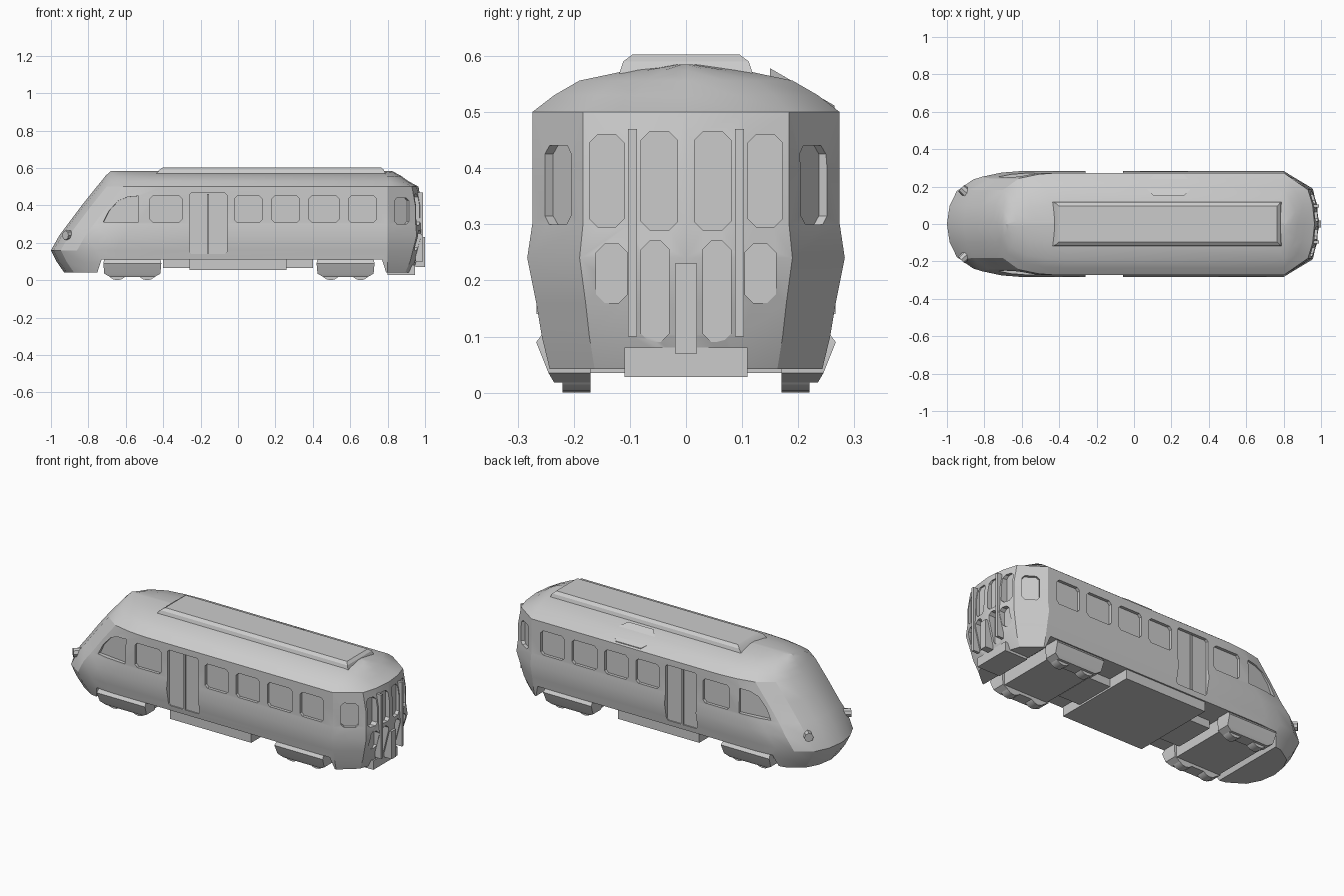
import bpy, bmesh, math
from mathutils import Matrix, Vector

if "Cube" in bpy.data.objects:
    bpy.data.objects.remove(bpy.data.objects["Cube"])


def finish(bm, name, angle=25):
    bmesh.ops.recalc_face_normals(bm, faces=bm.faces)
    me = bpy.data.meshes.new(name)
    bm.to_mesh(me)
    bm.free()
    ob = bpy.data.objects.new(name, me)
    bpy.context.collection.objects.link(ob)
    smooth(ob, angle)
    return ob


def smooth(ob, angle):
    bpy.ops.object.select_all(action='DESELECT')
    ob.select_set(True)
    bpy.context.view_layer.objects.active = ob
    bpy.ops.object.shade_smooth_by_angle(angle=math.radians(angle))


def loft(bm, rings):
    rows = [[bm.verts.new(p) for p in r] for r in rings]
    n = len(rows[0])
    for a, b in zip(rows, rows[1:]):
        for i in range(n):
            j = (i + 1) % n
            bm.faces.new((a[i], a[j], b[j], b[i]))
    bm.faces.new(rows[0][::-1])
    bm.faces.new(rows[-1])


def prism(bm, profile, depth, mat=Matrix()):
    # local profile in x/z, extruded along local +y
    loft(bm, [[mat @ Vector((u, y, v)) for u, v in profile] for y in (0, depth)])


def panel(u0, u1, v0, v1, c=0.015):
    return [(u0 + c, v0), (u1 - c, v0), (u1, v0 + c), (u1, v1 - c),
            (u1 - c, v1), (u0 + c, v1), (u0, v1 - c), (u0, v0 + c)]


def frame(x, y, angle):
    return Matrix.Translation((x, y, 0)) @ Matrix.Rotation(angle, 4, 'Z')


def box(bm, x0, x1, y0, y1, z0, z1):
    loft(bm, [[(x0, y0, z), (x1, y0, z), (x1, y1, z), (x0, y1, z)] for z in (z0, z1)])


# Body shell: z, nose x, tail x, half width
levels = [(.042, -.93, .93, .243), (.10, -.97, .955, .257), (.16, -1.0, .97, .267),
          (.24, -.955, .99, .283), (.30, -.91, .985, .274), (.40, -.835, .983, .274),
          (.50, -.755, .965, .274), (.53, -.73, .91, .235), (.556, -.71, .875, .19),
          (.575, -.69, .84, .10), (.585, -.68, .82, .02)]
nose_curve = [(0, 0), (.04, .36), (.15, .66), (.4, .89), (.7, .97), (1, 1)]
rings = []
for z, nose, tail, w in levels:
    shoulder = min(.8, tail - .07)
    half = [(nose + t * .35, s * w) for t, s in nose_curve]
    half += [(shoulder, w), (tail - .035, w * .67), (tail - .01, w * .37), (tail, 0)]
    rings.append([(x, y, z) for x, y in half] + [(x, -y, z) for x, y in half[-2:0:-1]])
bm = bmesh.new()
loft(bm, rings)
body = finish(bm, "carriage_body")

# Cutter for windows, doors, end panels and the raised underside
bm = bmesh.new()
side_windows = [(-.47, -.30), (-.02, .13), (.18, .33), (.38, .54), (.59, .74)]
cab = [(-.19, .31), (0, .31), (0, .45), (-.06, .445), (-.11, .425), (-.16, .37)]
for s in (1, -1):
    flip = Matrix.Scale(s, 4, (0, 1, 0))
    for a, b in side_windows:
        prism(bm, panel(a, b, .31, .45), .1, flip @ frame(0, .257, 0))
    prism(bm, panel(-.26, -.06, .14, .465, .01), .1, flip @ frame(0, .257, 0))
    prism(bm, cab, .1, flip @ frame(-.53, .257, .12))
    prism(bm, panel(-.045, .045, .30, .44), .1, flip @ frame(.865, .212, -.58))
    # rear end windows and lower recesses
    end = flip @ frame(.945, 0, -math.pi / 2)
    prism(bm, panel(-.172, -.11, .295, .46), .1, flip @ frame(.935, 0, -math.pi / 2))
    prism(bm, panel(-.08, -.015, .29, .465), .1, frame(.957, 0, 0) @ flip @ frame(0, 0, -math.pi / 2))
    prism(bm, panel(-.16, -.105, .16, .265), .1, end)
    prism(bm, panel(-.08, -.03, .09, .27), .1, end)
arch = [(-.765, 0), (.805, 0), (.77, .11), (-.73, .11)]
prism(bm, arch, .8, frame(0, -.4, 0))
cutter = finish(bm, "opening_cutter")
cutter.hide_render = True
mod = body.modifiers.new("openings", 'BOOLEAN')
mod.operation, mod.solver, mod.object = 'DIFFERENCE', 'EXACT', cutter
bpy.context.view_layer.objects.active = body
body.select_set(True)
bpy.ops.object.modifier_apply(modifier=mod.name)
bpy.data.objects.remove(cutter)
smooth(body, 25)

# Raised roof housing
bm = bmesh.new()
loft(bm, [[(-.44, -.12, .565), (.79, -.12, .565), (.79, .12, .565), (-.44, .12, .565)],
          [(-.42, -.112, .59), (.78, -.112, .59), (.78, .112, .59), (-.42, .112, .59)],
          [(-.40, -.095, .603), (.765, -.095, .603), (.765, .095, .603), (-.40, .095, .603)]])
finish(bm, "roof_housing")

# Sloping roof hatch on one side
bm = bmesh.new()
hatch = panel(.07, .30, .15, .265, .035)
loft(bm, [[(x, y, .572 - (y - .15) * .58 + d) for x, y in hatch] for d in (-.02, .006)])
finish(bm, "roof_hatch")

# Door leaf bars
bm = bmesh.new()
for s in (1, -1):
    box(bm, -.166, -.154, s * .25, s * .266, .14, .46)
finish(bm, "door_bars")

# Headlights on the nose
bm = bmesh.new()
for s in (1, -1):
    m = Matrix.Translation((-.905, s * .175, .24)) @ Matrix.Rotation(-s * .75, 4, 'Z') @ Matrix.Rotation(math.pi / 2, 4, 'Y')
    bmesh.ops.create_cone(bm, cap_ends=True, segments=8, radius1=.025, radius2=.025, depth=.05, matrix=m)
finish(bm, "headlights")

# Rear door posts and coupling
bm = bmesh.new()
for y in (-.095, .095):
    box(bm, .95, .99, y - .008, y + .008, .10, .47)
box(bm, .95, 1.0, -.02, .02, .07, .23)
box(bm, .80, .945, -.11, .11, .028, .08)
finish(bm, "rear_posts_and_coupling")

# Underfloor equipment
bm = bmesh.new()
box(bm, -.26, .26, -.25, .25, .055, .115)
box(bm, -.40, .40, -.12, .12, .065, .115)
finish(bm, "underfloor_equipment")

# Bogies: deck, tapered side frames, wheels
for name, cx in (("front_bogie", -.565), ("rear_bogie", .575)):
    bm = bmesh.new()
    box(bm, cx - .14, cx + .14, -.19, .19, .035, .115)
    for s in (1, -1):
        loft(bm, [[(cx + a, s * b, z) for a, b in ((-l, .17), (l, .17), (l, o), (-l, o))]
                  for z, l, o in ((.018, .12, .235), (.035, .15, .245), (.09, .155, .267), (.112, .15, .25))])
    finish(bm, name + "_frame")
    bm = bmesh.new()
    for s in (1, -1):
        for dx in (-.08, .08):
            m = Matrix.Translation((cx + dx, s * .195, .055)) @ Matrix.Rotation(math.pi / 2, 4, 'X')
            bmesh.ops.create_cone(bm, cap_ends=True, segments=16, radius1=.055, radius2=.055, depth=.05, matrix=m)
    finish(bm, name + "_wheels")
